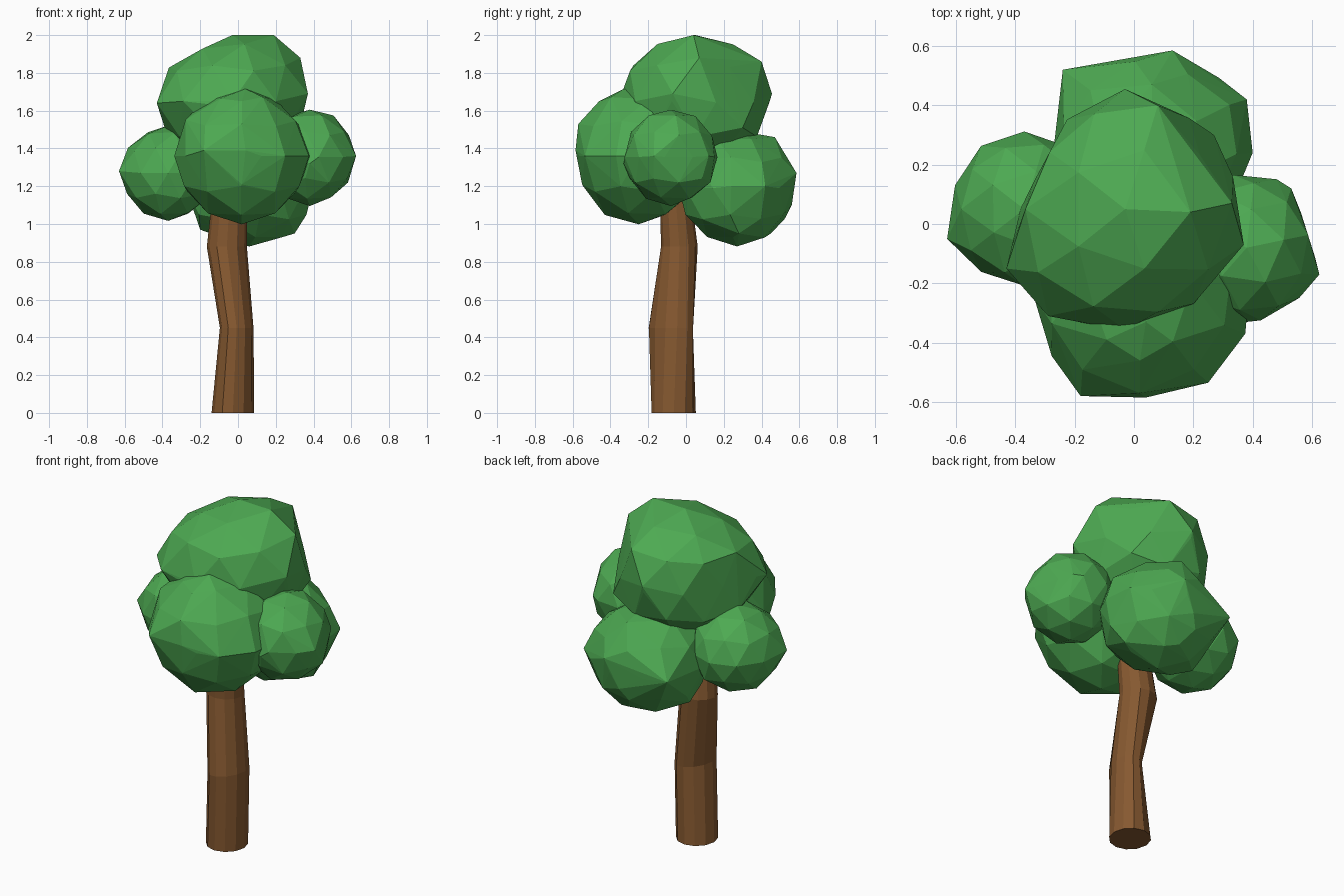
import bpy, bmesh, math, random
from mathutils import Vector

if "Cube" in bpy.data.objects:
    bpy.data.objects.remove(bpy.data.objects["Cube"])

random.seed(4)


def material(name, color):
    m = bpy.data.materials.new(name)
    m.diffuse_color = color
    m.use_nodes = True
    m.node_tree.nodes["Principled BSDF"].inputs["Base Color"].default_value = m.diffuse_color
    return m


LEAF = material("leaf_green", (0.075, 0.40, 0.085, 1))
BARK = material("bark_brown", (0.24, 0.10, 0.03, 1))


def finish(bm, name, mat):
    bmesh.ops.recalc_face_normals(bm, faces=bm.faces)
    me = bpy.data.meshes.new(name)
    bm.to_mesh(me)
    bm.free()
    me.materials.append(mat)
    ob = bpy.data.objects.new(name, me)
    bpy.context.collection.objects.link(ob)


def foliage(name, center, radii, cuts=(), tips=(), spin=0.0):
    """Faceted convex clump: ellipsoid flattened by cuts, stretched to tips."""
    c = Vector(center)
    src = bmesh.new()
    bmesh.ops.create_icosphere(src, subdivisions=2, radius=1)
    bm = bmesh.new()
    for v in src.verts:
        x, y, z = v.co
        d = Vector((x * math.cos(spin) - y * math.sin(spin),
                    x * math.sin(spin) + y * math.cos(spin), z))
        k = random.uniform(0.98, 1.02)
        p = Vector([d[i] * radii[i] * k for i in range(3)])
        for normal, dist in cuts:
            n = Vector(normal).normalized()
            p -= n * max(0, p.dot(n) - dist)
        bm.verts.new(c + p)
    src.free()
    for t in tips:
        bm.verts.new(t)
    hull = bmesh.ops.convex_hull(bm, input=bm.verts)
    loose = {g for g in hull["geom_interior"] + hull["geom_unused"]
             if isinstance(g, bmesh.types.BMVert)}
    bmesh.ops.delete(bm, geom=list(loose), context='VERTS')
    finish(bm, name, LEAF)


# Foliage clumps
foliage("foliage_top", (-0.03, 0.05, 1.65), (0.40, 0.40, 0.355),
        cuts=[((0.8, 0.6, 0.24), 0.345), ((-0.88, 0.47, 0), 0.315),
              ((-0.5, 0.85, 0), 0.36), ((-0.49, 0, 0.87), 0.32),
              ((0, 0, 1), 0.35)],
        tips=[(0.19, 0.04, 2.0), (-0.29, -0.31, 1.65), (-0.03, 0.455, 1.69),
              (-0.43, -0.15, 1.64), (0.33, 0.07, 1.88), (0.37, -0.07, 1.69),
              (0.08, 0.40, 1.86), (0.27, 0.30, 1.51), (-0.03, -0.36, 1.62)])
foliage("foliage_front", (0.02, -0.25, 1.36), (0.36, 0.335, 0.36),
        tips=[(-0.18, -0.58, 1.39), (0.04, -0.585, 1.39), (0.02, -0.57, 1.53),
              (0.02, -0.46, 1.65), (0.02, -0.55, 1.21), (0.04, -0.33, 1.715),
              (0.375, -0.37, 1.36), (0.25, -0.535, 1.36)], spin=0.3)
foliage("foliage_back", (0.06, 0.27, 1.19), (0.335, 0.31, 0.31),
        tips=[(-0.24, 0.52, 1.2), (0.13, 0.585, 1.27), (-0.20, 0.25, 0.97),
              (0.30, 0.28, 0.95), (0.06, 0.45, 0.95), (0.06, 0.47, 1.46),
              (0.05, 0.56, 1.1), (0.38, 0.42, 1.2), (0.40, 0.24, 1.2)],
        spin=0.5)
foliage("foliage_left", (-0.37, 0.05, 1.27), (0.245, 0.26, 0.25),
        tips=[(-0.63, -0.05, 1.28), (-0.53, 0.22, 1.28)])
foliage("foliage_right", (0.38, -0.08, 1.355), (0.24, 0.25, 0.255),
        cuts=[((0.95, 0.3, 0), 0.21)],
        tips=[(0.625, -0.17, 1.36), (0.53, 0.12, 1.36), (0.38, -0.33, 1.32)],
        spin=0.2)

# Bent trunk: rings of (x, y, z, x radius, y radius, skew)
RINGS = [(-0.027, -0.065, 0.0, 0.113, 0.117, 0),
         (-0.007, -0.08, 0.45, 0.089, 0.121, 0.28),
         (-0.059, -0.035, 0.88, 0.106, 0.097, 0),
         (-0.04, -0.06, 1.2, 0.09, 0.08, 0)]
SIDES = 12
bm = bmesh.new()
loops = []
for x, y, z, rx, ry, skew in RINGS:
    angles = [2 * math.pi * i / SIDES for i in range(SIDES)]
    loops.append([bm.verts.new((x + rx * math.cos(a),
                                y + ry * math.sin(a + skew), z))
                  for a in angles])
for low, high in zip(loops, loops[1:]):
    for i in range(SIDES):
        j = (i + 1) % SIDES
        bm.faces.new((low[i], low[j], high[j], high[i]))
bm.faces.new(loops[0])
bm.faces.new(loops[-1])
finish(bm, "trunk", BARK)
